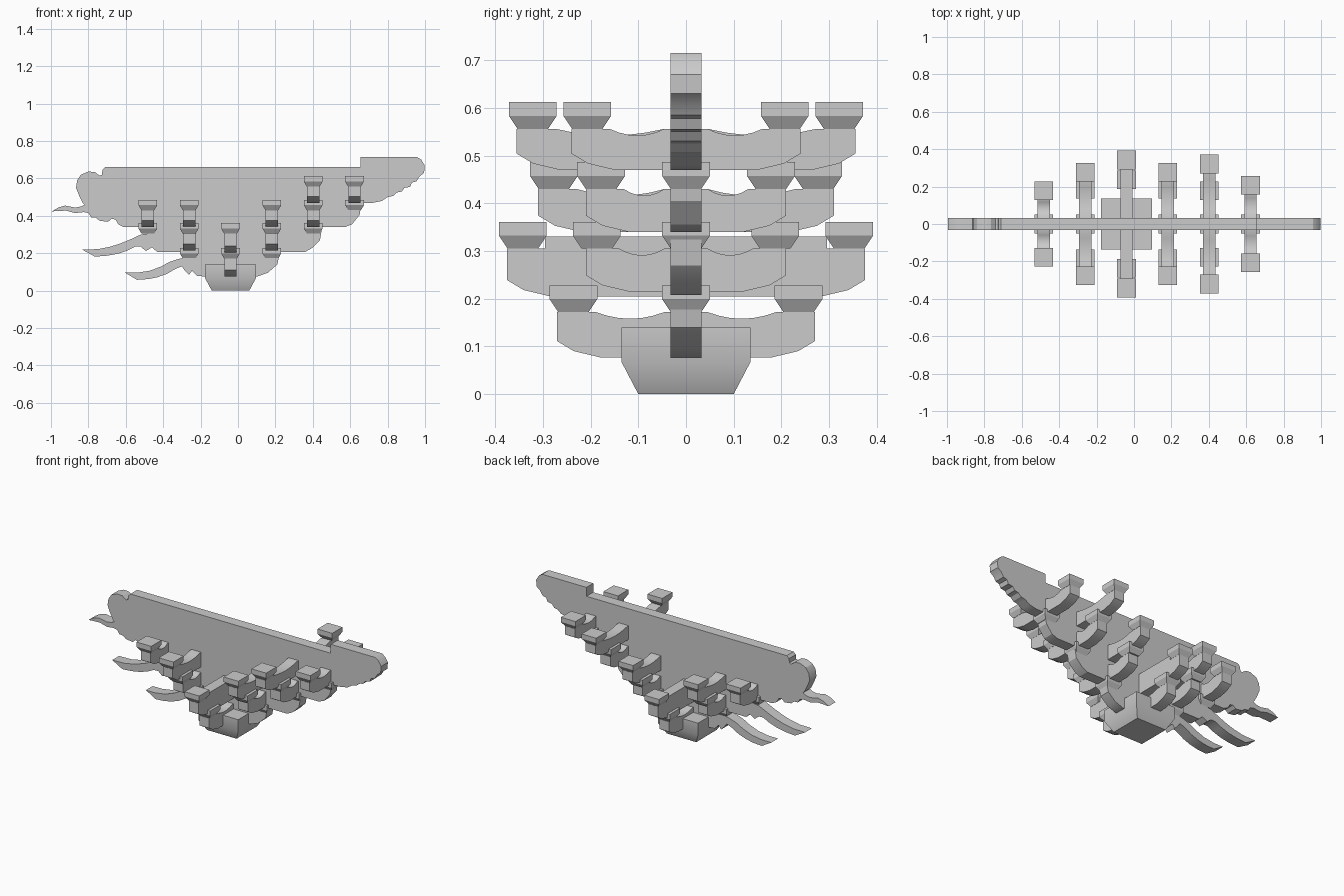
import bpy
import bmesh
from mathutils import Vector

if "Cube" in bpy.data.objects:
    bpy.data.objects.remove(bpy.data.objects["Cube"], do_unlink=True)

grey = bpy.data.materials.new("plain_grey")
grey.use_nodes = True
tone = (0.6, 0.6, 0.6, 1)
grey.diffuse_color = tone
grey.node_tree.nodes["Principled BSDF"].inputs["Base Color"].default_value = tone

HALF = 0.033          # half thickness of every beam and arm
CENTRE = -0.04        # column line of the bracket set
STEP = 0.221          # spacing of the cross arms


def finish(name, bm):
    """Turn a bmesh into a grey object with sharp edges kept."""
    bmesh.ops.recalc_face_normals(bm, faces=bm.faces)
    mesh = bpy.data.meshes.new(name)
    bm.to_mesh(mesh)
    bm.free()
    mesh.materials.append(grey)
    obj = bpy.data.objects.new(name, mesh)
    bpy.context.collection.objects.link(obj)
    bpy.ops.object.select_all(action="DESELECT")
    obj.select_set(True)
    bpy.context.view_layer.objects.active = obj
    bpy.ops.object.shade_smooth_by_angle(angle=0.5)
    return obj


def extrude(name, points, across):
    """Extrude a closed outline by the beam thickness along a vector."""
    bm = bmesh.new()
    face = bm.faces.new([bm.verts.new(p) for p in points])
    moved = bmesh.ops.extrude_face_region(bm, geom=[face])["geom"]
    verts = [v for v in moved if isinstance(v, bmesh.types.BMVert)]
    bmesh.ops.translate(bm, verts=verts, vec=across)
    return finish(name, bm)


def beam(name, outline):
    extrude(name, [(x, -HALF, z) for x, z in outline], Vector((0, 2 * HALF, 0)))


def flared_block(name, x, y, z, foot, top, flare, height):
    """Bearing block: flared foot below a straight cap."""
    bm = bmesh.new()
    rings = []
    for (hx, hy), dz in ((foot, 0), (top, flare), (top, height)):
        corners = ((-hx, -hy), (hx, -hy), (hx, hy), (-hx, hy))
        rings.append([bm.verts.new((x + a, y + b, z + dz)) for a, b in corners])
    bm.faces.new(rings[0])
    bm.faces.new(rings[-1])
    for low, high in zip(rings, rings[1:]):
        for i in range(4):
            j = (i + 1) % 4
            bm.faces.new((low[i], low[j], high[j], high[i]))
    finish(name, bm)


def small_block(name, x, y, z):
    flared_block(name, x, y, z, (0.034, 0.032), (0.05, 0.05), 0.027, 0.056)


def cross_arm(name, x, reach, low, high, seat, raised=0.0):
    """Arm across the beams: rounded lower ends, scooped or raised top."""
    end = low + 0.034
    half = [(0, low), (reach - 0.09, low), (reach - 0.035, end - 0.021),
            (reach, end), (reach, high)]
    inner = seat - 0.047
    if raised:
        half += [(inner, high), (inner, high + raised), (0, high + raised)]
    else:
        a, b = inner, 0.045
        half += [(a + (b - a) * t / 6, high - 0.056 * t / 6 * (1 - t / 6))
                 for t in range(7)] + [(0, high)]
    mirrored = [(-y, z) for y, z in reversed(half[1:-1])]
    points = [(x - HALF, y, z) for y, z in half + mirrored]
    extrude(name, points, Vector((2 * HALF, 0, 0)))
    for side, sign in (("left", 1), ("right", -1)):
        small_block(f"{name}_block_{side}", x, sign * seat, high)


# Great block at the base
flared_block("base_block", CENTRE, 0, 0, (0.1, 0.1), (0.136, 0.135), 0.067, 0.14)

# Stacked beams running front to back of the set, with tusk tips on the left
beam("lower_beam", [
    (-.26, .208), (.225, .208), (.21, .14), (.16, .096), (.107, .077),
    (-.19, .077), (-.22, .08), (-.245, .107), (-.262, .085), (-.285, .108),
    (-.3, .13), (-.337, .115), (-.38, .09), (-.43, .072), (-.48, .062),
    (-.54, .058), (-.604, .096), (-.54, .096), (-.47, .107), (-.41, .13),
    (-.364, .155), (-.31, .172), (-.257, .182)])
beam("middle_beam", [
    (-.444, .34), (.45, .34), (.438, .27), (.4, .23), (.36, .208),
    (-.433, .208), (-.46, .232), (-.492, .212), (-.52, .235), (-.55, .235),
    (-.59, .215), (-.64, .198), (-.7, .187), (-.765, .182), (-.834, .22),
    (-.75, .222), (-.684, .235), (-.63, .252), (-.578, .273), (-.52, .3),
    (-.444, .31)])
beam("upper_beam", [
    (-.83, .47), (.66, .47), (.65, .405), (.61, .355), (.572, .34),
    (-.61, .34), (-.64, .355), (-.655, .38), (-.675, .385), (-.695, .368),
    (-.74, .374), (-.76, .39), (-.785, .392), (-.8, .415), (-.825, .42),
    (-.87, .415), (-.92, .428), (-.995, .424), (-.96, .445), (-.925, .455),
    (-.87, .444), (-.84, .45), (-.82, .46)])
beam("top_beam", [
    (-.71, .66), (.655, .66), (.655, .715), (.957, .715), (.98, .7),
    (.998, .67), (.995, .63), (.97, .61), (.955, .585), (.93, .578),
    (.92, .555), (.89, .55), (.875, .53), (.85, .525), (.83, .507),
    (.8, .5), (.77, .48), (.72, .47), (-.83, .47), (-.85, .51),
    (-.866, .55), (-.86, .59), (-.84, .62), (-.8, .637), (-.765, .634),
    (-.74, .615), (-.728, .62), (-.725, .645)])

# Cross arms over the column
cross_arm("centre_short_arm", CENTRE, 0.27, 0.077, 0.172, 0.236)
cross_arm("centre_long_arm", CENTRE, 0.375, 0.205, 0.305, 0.342, raised=0.025)

# Cross arms one step out on either side
for tag, step in (("inner_right", -1), ("inner_left", 1)):
    x = CENTRE + step * STEP
    small_block(tag + "_centre_block", x, 0, 0.172)
    cross_arm(tag + "_short_arm", x, 0.21, 0.215, 0.305, 0.187)
    cross_arm(tag + "_long_arm", x, 0.31, 0.34, 0.43, 0.277)

# Cross arms two steps out
for tag, step in (("outer_right", -2), ("outer_left", 2)):
    x = CENTRE + step * STEP
    small_block(tag + "_centre_block", x, 0, 0.305)
    cross_arm(tag + "_short_arm", x, 0.21, 0.34, 0.43, 0.178)
cross_arm("outer_left_long_arm", CENTRE + 2 * STEP, 0.355, 0.47, 0.556, 0.321)

# Last arm under the raised nose
x = CENTRE + 3 * STEP
small_block("nose_centre_block", x, 0, 0.43)
cross_arm("nose_arm", x, 0.24, 0.47, 0.556, 0.207)
